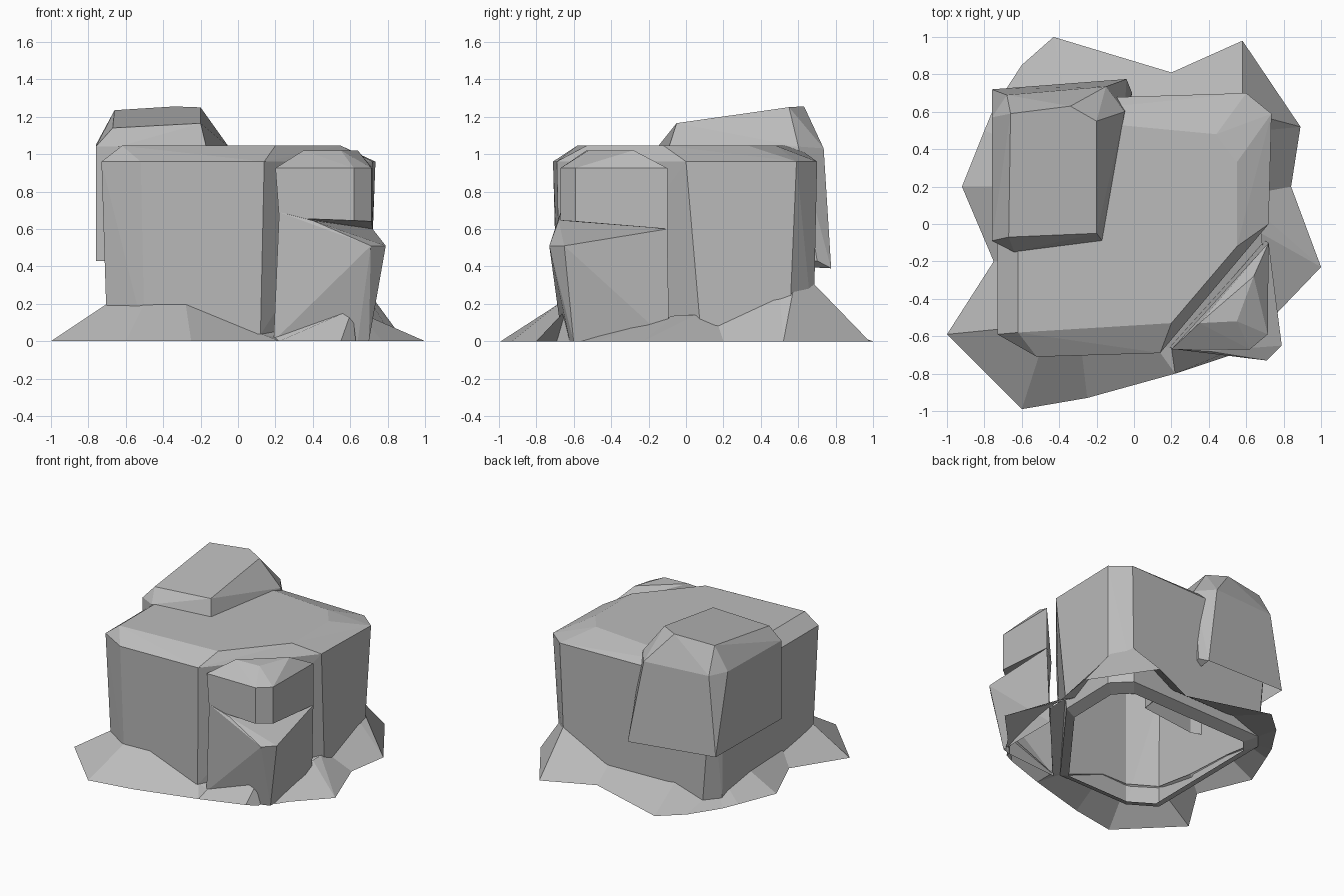
import bpy
import bmesh
from mathutils import Vector

# Remove the default cube
default_cube = bpy.data.objects.get("Cube")
if default_cube:
    bpy.data.objects.remove(default_cube, do_unlink=True)

# Single stone colour
stone = bpy.data.materials.new("stone_grey")
stone.use_nodes = True
stone_colour = (0.5, 0.5, 0.5, 1)
stone.diffuse_color = stone_colour
shader = next(n for n in stone.node_tree.nodes if n.type == "BSDF_PRINCIPLED")
shader.inputs["Base Color"].default_value = stone_colour
shader.inputs["Roughness"].default_value = 0.9


def finish(name, bm):
    """Turn a bmesh into a flat-shaded stone object."""
    mesh = bpy.data.meshes.new(name)
    bm.to_mesh(mesh)
    bm.free()
    mesh.materials.append(stone)
    for polygon in mesh.polygons:
        polygon.use_smooth = False
    obj = bpy.data.objects.new(name, mesh)
    bpy.context.scene.collection.objects.link(obj)
    return obj


def boulder(name, points, open_base=False):
    """Chiselled convex stone wrapped around a few corner points."""
    bm = bmesh.new()
    for point in points:
        bm.verts.new(point)
    bmesh.ops.convex_hull(bm, input=bm.verts[:])
    unused = [v for v in bm.verts if not v.link_faces]
    bmesh.ops.delete(bm, geom=unused, context="VERTS")
    bmesh.ops.dissolve_limit(bm, angle_limit=0.03, verts=bm.verts[:], edges=bm.edges[:])
    bmesh.ops.recalc_face_normals(bm, faces=bm.faces[:])
    if open_base:
        base = [f for f in bm.faces if f.normal.z < -0.97]
        bmesh.ops.delete(bm, geom=base, context="FACES")
    return finish(name, bm)


def ring(outline, z, scale=1.0):
    """Lift a flat outline to a height, optionally shrunk."""
    return [Vector((x * scale, y * scale, z)) for x, y in outline]


def skirt(name, pairs):
    """Strip of faces joining paired outer and inner points."""
    bm = bmesh.new()
    columns = [(bm.verts.new(outer), bm.verts.new(inner)) for outer, inner in pairs]
    for (a, b), (c, d) in zip(columns, columns[1:]):
        bm.faces.new((a, c, d, b))
    return finish(name, bm)


# Main block: tapered hollow body with a diagonal cut corner and a chamfered top
main_base = [(-.7, -.56), (-.5, -.685), (.12, -.67), (.69, .08),
             (.7, .55), (.57, .68), (-.6, .65), (-.69, .54)]
main_outline = [(-.73, -.59), (-.52, -.71), (.14, -.69), (.72, 0),
                (.735, .59), (.6, .7), (-.68, .66), (-.73, .58)]
main_top = [(-.62, -.58), (.2, -.53), (.55, -.12), (.55, .33), (.44, .48), (-.62, .58)]
boulder("main_block",
        ring(main_base, 0, .88)
        + ring(main_base, .035)
        + ring(main_outline, .96)
        + ring(main_top, 1.045),
        open_base=True)

# Slab resting on the top and hanging over the back
slab_foot = [(-.76, -.09), (-.64, -.14), (-.17, -.08), (-.01, .7)]
slab_side = [(-.76, -.09), (-.64, -.15), (-.17, -.09), (-.05, .6)]
boulder("overhanging_slab",
        ring(slab_foot, .43)
        + [(-.76, .72, .44), (-.04, .775, .39)]
        + ring(slab_side, 1.04)
        + [(-.76, .57, 1.05), (-.68, .69, 1.04), (-.15, .735, 1.03)]
        + [(-.67, -.07, 1.14), (-.2, -.05, 1.165)]
        + [(-.66, .59, 1.235), (-.34, .63, 1.255), (-.2, .55, 1.25)],
        open_base=True)

# Split corner stone: capped upper half
corner_outline = [(.2, -.67), (.62, -.67), (.715, -.59), (.72, -.1)]
corner_cap = [(.35, -.53), (.55, -.52), (.64, -.28)]
boulder("corner_stone_upper",
        [(.22, -.67, .66), (.62, -.67, .645), (.715, -.59, .64), (.72, -.1, .6)]
        + ring(corner_outline, .925)
        + ring(corner_cap, 1.02))

# Split corner stone: lower half with a jutting ledge
ledge = [(.71, -.73), (.79, -.65)]
corner_foot = [(.19, -.66), (.64, -.62), (.7, -.6), (.7, -.09)]
boulder("corner_stone_lower",
        ring(corner_foot, 0)
        + ring(ledge, .51)
        + [(.22, -.67, .69), (.4, -.68, .645), (.72, -.1, .6)],
        open_base=True)

# Rubble filling the crack between the corner stone and the main block
skirt("crack_rubble", [
    ((.2, -.66, .02), (.12, -.66, .04)),
    ((.7, -.09, .11), (.68, .06, .14)),
])

# Rubble skirt: ground point paired with the point where it meets the wall
skirt("rubble_skirt", [
    ((.71, -.56, 0), (.69, -.55, 0)),
    ((.77, -.47, 0), (.69, -.22, .1)),
    ((1, -.23, 0), (.68, -.05, .14)),
    ((1, -.23, 0), (.68, .05, .14)),
    ((.84, .2, 0), (.68, .17, .09)),
    ((.89, .52, 0), (.69, .5, .245)),
    ((.89, .52, 0), (.7, .57, .26)),
    ((.58, .98, 0), (.58, .67, .32)),
    ((.2, .81, 0), (.2, .65, .12)),
    ((-.43, 1, 0), (-.36, .64, .12)),
    ((-.6, .85, 0), (-.6, .63, .04)),
    ((-.75, .62, 0), (-.67, .54, .04)),
    ((-.8, .5, 0), (-.68, .45, .08)),
    ((-.92, .2, 0), (-.69, .2, .12)),
    ((-.75, -.2, 0), (-.69, -.2, .14)),
    ((-1, -.59, 0), (-.7, -.56, .2)),
    ((-.6, -.99, 0), (-.5, -.68, .2)),
    ((-.25, -.93, 0), (-.28, -.68, .2)),
    ((.22, -.8, 0), (.12, -.66, .04)),
    ((.22, -.8, 0), (.2, -.66, .02)),
    ((.55, -.69, 0), (.61, -.64, .17)),
    ((.63, -.65, 0), (.63, -.62, 0)),
])
